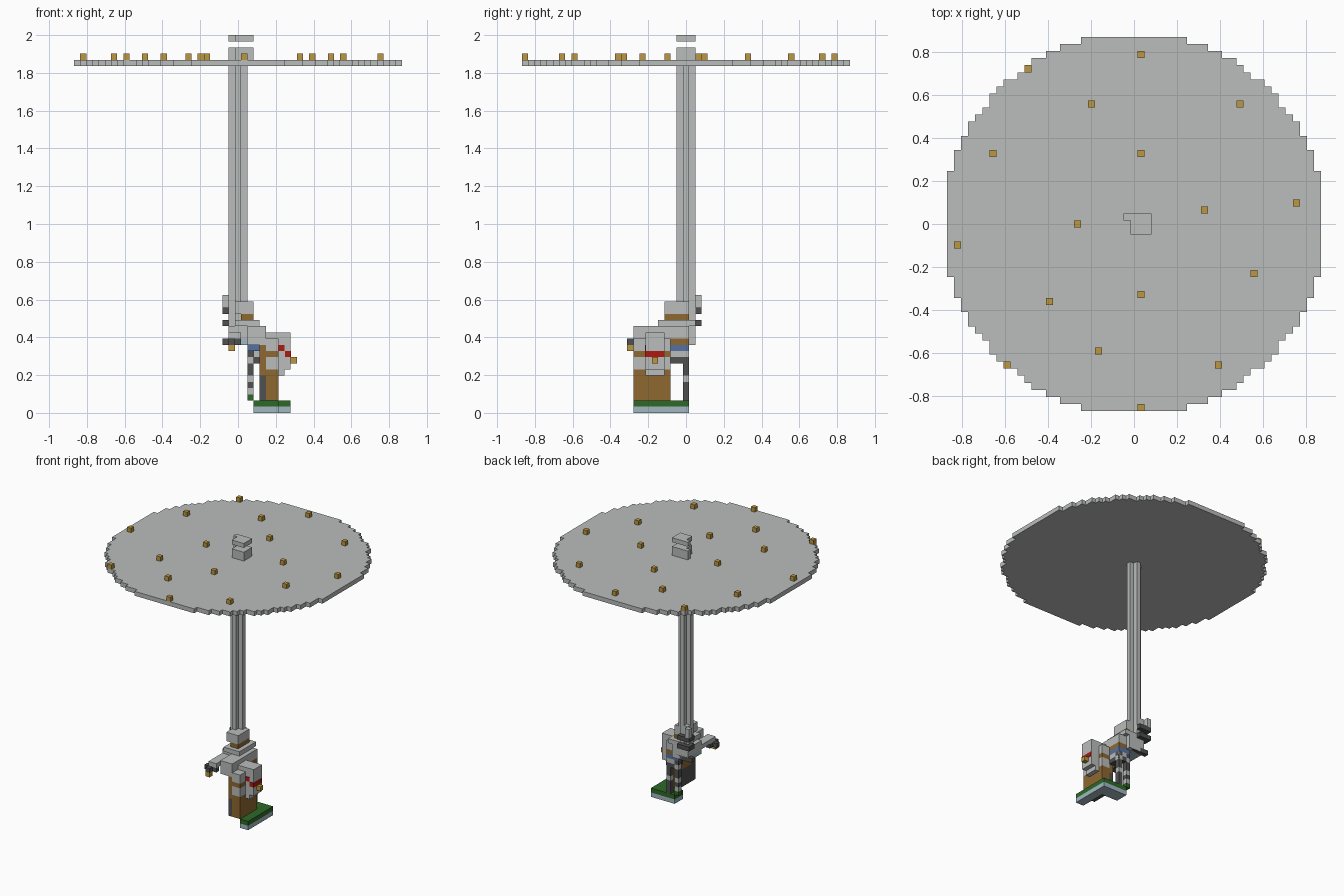
import bpy
import bmesh
import math

if "Cube" in bpy.data.objects:
    bpy.data.objects.remove(bpy.data.objects["Cube"], do_unlink=True)

V = 2 / 61  # edge of one building block


def material(name, r, g, b):
    m = bpy.data.materials.new(name)
    m.use_nodes = True
    m.diffuse_color = (r, g, b, 1)
    m.node_tree.nodes["Principled BSDF"].inputs["Base Color"].default_value = (r, g, b, 1)
    return m


STONE = material("light grey", .49, .51, .5)
DARK = material("dark grey", .08, .08, .08)
BROWN = material("brown", .27, .14, .03)
GOLD = material("gold", .5, .31, .05)
GREEN = material("green", .026, .14, .021)
PALE = material("pale blue", .36, .48, .53)
BLUE = material("blue", .09, .17, .37)
RED = material("red", .43, .01, .005)


def finish(name, bm, mat):
    bmesh.ops.recalc_face_normals(bm, faces=bm.faces)
    mesh = bpy.data.meshes.new(name)
    bm.to_mesh(mesh)
    bm.free()
    mesh.materials.append(mat)
    ob = bpy.data.objects.new(name, mesh)
    bpy.context.collection.objects.link(ob)
    return ob


def prism(name, mat, outline, z0, z1):
    """Extrude an outline given in block units, from z0 to z1."""
    bm = bmesh.new()
    face = bm.faces.new([bm.verts.new((x * V, y * V, z0 * V)) for x, y in outline])
    top = bmesh.ops.extrude_face_region(bm, geom=[face])["geom"]
    for v in top:
        if isinstance(v, bmesh.types.BMVert):
            v.co.z = z1 * V
    return finish(name, bm, mat)


def block(name, mat, xs, ys, zs):
    """Box covering inclusive ranges of block indices."""
    a, b = xs[0] - .5, xs[-1] + .5
    c, d = ys[0] - .5, ys[-1] + .5
    return prism(name, mat, [(a, c), (b, c), (b, d), (a, d)], zs[0], zs[-1] + 1)


# Stepped round canopy
R = 26
right = []
for y in range(-R, R + 1):
    w = math.isqrt((R + 1) ** 2 - y * y) if abs(y) <= R else 0
    w = min(w, R)
    for p in ((w + .5, y - .5), (w + .5, y + .5)):
        if not right or right[-1] != p:
            right.append(p)
prism("canopy", STONE, right + [(-x, y) for x, y in reversed(right)], 56, 57)

# Small lamps scattered over the canopy
lamps = [(1, 24), (-15, 22), (-6, 17), (15, 17), (-20, 10), (1, 10), (10, 2), (23, 3),
         (-8, 0), (-25, -3), (17, -7), (-12, -11), (1, -10), (-5, -18), (-18, -20),
         (12, -20), (1, -26)]
for i, (x, y) in enumerate(lamps):
    block(f"canopy_lamp_{i + 1}", GOLD, [x], [y], [57])

# Cross-shaped column
h, k = .5, 1.5
cross = [(h, -k), (h, -h), (k, -h), (k, h), (h, h), (h, k),
         (-h, k), (-h, h), (-k, h), (-k, -h), (-h, -h), (-h, -k)]
prism("column", STONE, cross, 14, 56)

# Notched cap and floating slab
notched = [(-h, -k), (2.5, -k), (2.5, k), (-k, k), (-k, h), (-h, h)]
prism("column_cap", STONE, notched, 57, 59)
prism("floating_slab", STONE, notched, 60, 61)

# L-shaped island
island = [(6.5, -8.5), (8.5, -8.5), (8.5, h), (2.5, h), (2.5, -2.5), (6.5, -2.5)]
prism("island_base", PALE, island, 0, 1)
prism("island_grass", GREEN, island, 1, 2)

# Brown trunk block with dark inner panel
block("trunk", BROWN, (5, 6), (-8, -3), (2, 6))
block("trunk_panel", DARK, [4], (-8, -3), (2, 5))
block("trunk_upper", BROWN, [4], (-8, -3), (6, 10))
block("trunk_collar", STONE, (5, 6), (-8, -3), (7, 8))
block("trunk_band", BROWN, (5, 6), (-8, -3), [9])
block("trunk_top", STONE, (5, 6), (-8, -3), (10, 11))

# Projecting head with red marks and lamp
block("head", STONE, (5, 8), (-6, -4), (7, 12))
block("head_chin", STONE, (7, 7), (-6, -4), [6])
e = .15
mark = block("head_side_mark", RED, [8], (-6, -4), [9])
mark.scale = (1 + .01, 1.02, 1)
prism("head_front_mark", RED, [(h + 5, -6.5 - e), (7.5, -6.5 - e), (7.5, -6.5), (h + 5, -6.5)], 10, 11)
block("head_lamp", GOLD, [9], [-5], [8])

# Body and stepped shoulders
block("body", STONE, (2, 4), (-8, 0), (12, 13))
block("body_front", STONE, (2, 4), (-8, -4), [11])
block("body_back", STONE, (-1, 2), (-3, 1), (12, 13))
block("body_rear_foot", STONE, (0, 2), [1], [11])
block("shoulder_low", STONE, (0, 3), (-4, 1), [14])
block("shoulder_band", BROWN, (1, 2), (-3, 0), [15])
block("shoulder_high", STONE, (0, 2), (-3, 0), (16, 17))
block("belly_band", BROWN, (2, 4), (-3, 0), [11])
block("belly", BLUE, (2, 4), (-3, 0), [10])
block("belly_strip", PALE, (-1, 1), (-3, 0), [11])
block("belly_step", STONE, (3, 4), (-2, 0), [9])
block("belly_trim", DARK, (3, 4), (-2, 0), [8])

# Striped posts standing behind the trunk
for name, x, stripes in (("outer_post", 2, [GREEN, STONE]), ("inner_post", 4, [DARK, DARK])):
    for z in range(2, 10):
        mat = stripes[z % 2] if z < 4 else (STONE if z in (5, 8) else DARK)
        block(f"{name}_{z}", mat, [x], [0], [z])

# Arm with hanging lantern
block("arm", STONE, (-1, 0), (-8, -4), [12])
block("lantern_rim_wide", DARK, (-2, 0), [-8], [11])
block("lantern_rim_long", DARK, [-1], (-9, -7), [11])
block("lantern_light", GOLD, [-1], [-9], [10])

# Claws at the foot of the column
block("claw_post", STONE, [-2], [2], (17, 18))
block("claw_root", STONE, (-1, 0), [1], (17, 18))
for i, z in enumerate((14, 16)):
    block(f"claw_wide_{i + 1}", DARK, (-2, 0), [2], [z])
    block(f"claw_side_{i + 1}", DARK, [-2], (1, 2), [z])
block("claw_low", DARK, (-2, 1), [1], [11])
